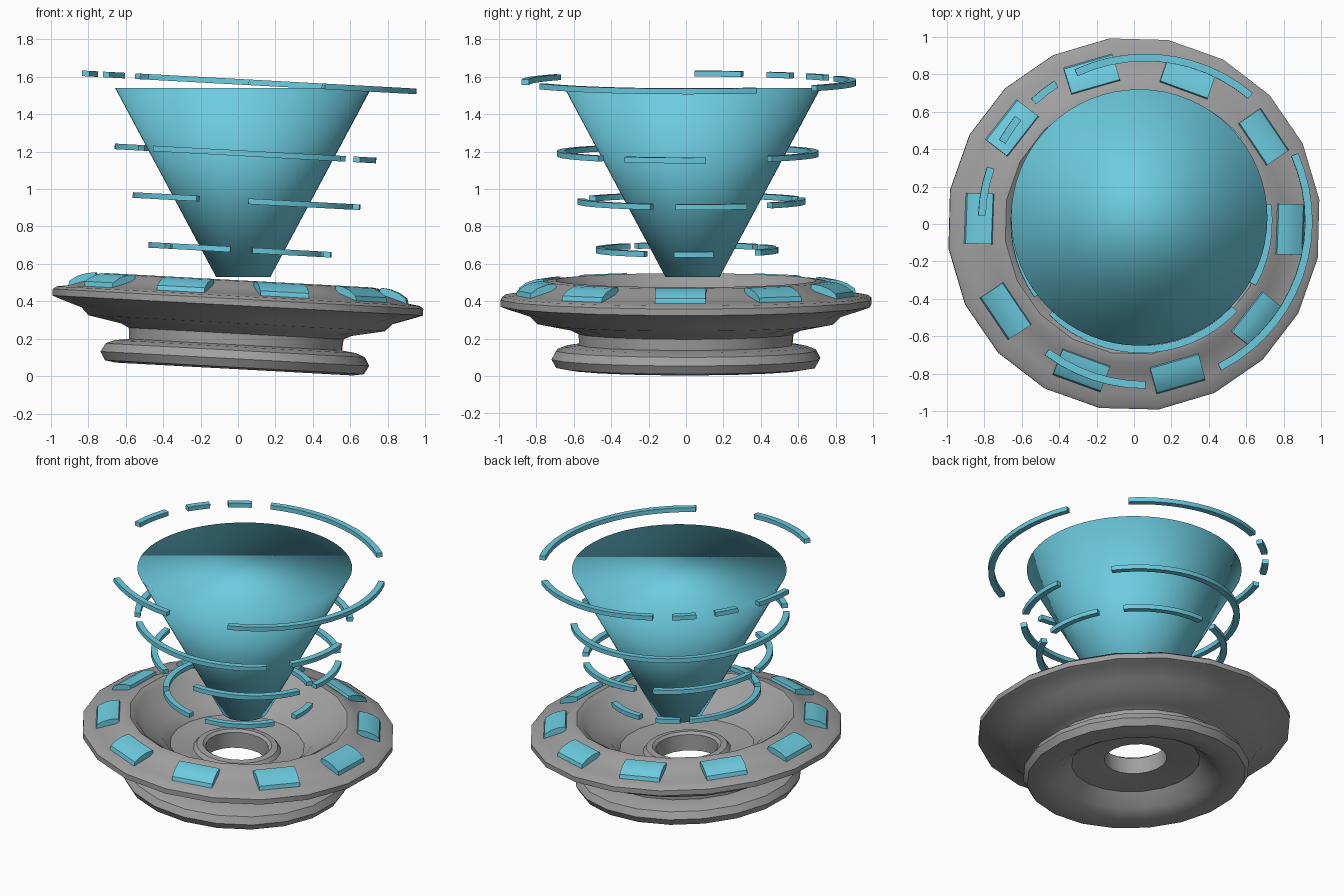
import bpy, bmesh
from math import radians, sin, cos
from mathutils import Matrix, Vector

cube = bpy.data.objects.get("Cube")
if cube:
    bpy.data.objects.remove(cube, do_unlink=True)


def material(name, color):
    m = bpy.data.materials.new(name)
    m.use_nodes = True
    m.diffuse_color = (*color, 1)
    m.node_tree.nodes["Principled BSDF"].inputs["Base Color"].default_value = (*color, 1)
    return m


GREY = material("grey metal", (0.35, 0.35, 0.35))
BLUE = material("hologram blue", (0.15, 0.60, 0.74))
TILT = Matrix.Rotation(radians(3.1), 4, 'Y')


def finish(name, bm, mat, matrix, angle=35):
    bmesh.ops.recalc_face_normals(bm, faces=bm.faces)
    mesh = bpy.data.meshes.new(name)
    bm.to_mesh(mesh)
    bm.free()
    mesh.materials.append(mat)
    ob = bpy.data.objects.new(name, mesh)
    ob.matrix_world = matrix
    bpy.context.collection.objects.link(ob)
    bpy.ops.object.select_all(action='DESELECT')
    ob.select_set(True)
    bpy.context.view_layer.objects.active = ob
    if angle:
        bpy.ops.object.shade_smooth_by_angle(angle=radians(angle))
    else:
        bpy.ops.object.shade_smooth()
    return ob


def skin(sections, closed=False):
    """Join closed cross-sections in order; cap the ends of an open run."""
    bm = bmesh.new()
    rows = [[bm.verts.new(p) for p in s] for s in sections]
    n = len(rows[0])
    pairs = list(zip(rows, rows[1:]))
    if closed:
        pairs.append((rows[-1], rows[0]))
    for a, b in pairs:
        for i in range(n):
            j = (i + 1) % n
            bm.faces.new((a[i], a[j], b[j], b[i]))
    if not closed:
        bm.faces.new(rows[0])
        bm.faces.new(rows[-1])
    return bm


def around(profile, degrees):
    a = radians(degrees)
    return [Vector((r * cos(a), r * sin(a), z)) for r, z in profile]


# Tilted base: one turned profile with a centre hole
base_matrix = Matrix.Translation((-0.02, 0, 0.038)) @ TILT
base_profile = [
    (.20, .14), (.20, .25), (.22, .265), (.26, .26), (.28, .235), (.43, .26),
    (.49, .33), (.60, .37), (.66, .45), (.70, .475), (.75, .47), (.80, .435),
    (.91, .40), (.98, .39), (1.0, .375), (1.0, .34), (.96, .325), (.84, .285),
    (.80, .245), (.62, .21), (.58, .19), (.575, .13), (.65, .12), (.70, .10),
    (.725, .055), (.70, .01), (.64, 0), (.56, 0), (.49, .04), (.41, .12), (.25, .13)]
sides = 20
base = skin([around(base_profile, 7.5 + k * 360 / sides) for k in range(sides)], True)
finish("projector_base", base, GREY, base_matrix)

# Ten pillow-shaped lamps set on the sloping band
lamp_profile = [(.91, .385), (.90, .425), (.86, .452), (.81, .47), (.765, .475), (.75, .43)]
for k in range(10):
    lamp = skin([[(r, t, z) for r, z in lamp_profile] for t in (-.135, .135)])
    turn = Matrix.Rotation(radians(36 * k - 2), 4, 'Z')
    finish(f"lamp_{k + 1}", lamp, BLUE, base_matrix @ turn)

# Capped light cone, shaded smooth across its rims
cone = bmesh.new()
bmesh.ops.create_cone(cone, cap_ends=True, segments=64, radius1=.145, radius2=.685, depth=1.01)
finish("light_cone", cone, BLUE, Matrix.Translation((.028, .035, 1.035)), None)

# Broken floating rings: name, centre, outer radius, arcs in degrees
rings = [
    ("top_ring", (.06, .015, 1.57), .895,
     [(-63, 24), (50, 115), (123, 133), (141, 151), (161, 178), (233, 270)]),
    ("upper_ring", (.04, .01, 1.19), .70, [(-29, 8), (40, 215), (225, 317)]),
    ("middle_ring", (.045, .03, .935), .61,
     [(-8, 29), (45, 98), (110, 176), (184, 244), (271, 339)]),
    ("lower_ring", (.01, .005, .675), .49,
     [(-8, 17), (54, 89), (103, 122), (129, 215), (222, 264), (278, 332)])]
for name, centre, r, arcs in rings:
    square = [(r - .04, -.015), (r, -.015), (r, .015), (r - .04, .015)]
    for k, (start, end) in enumerate(arcs):
        steps = max(2, round((end - start) / 6))
        arc = skin([around(square, start + (end - start) * s / steps) for s in range(steps + 1)])
        finish(f"{name}_arc_{k + 1}", arc, BLUE, Matrix.Translation(centre) @ TILT)
